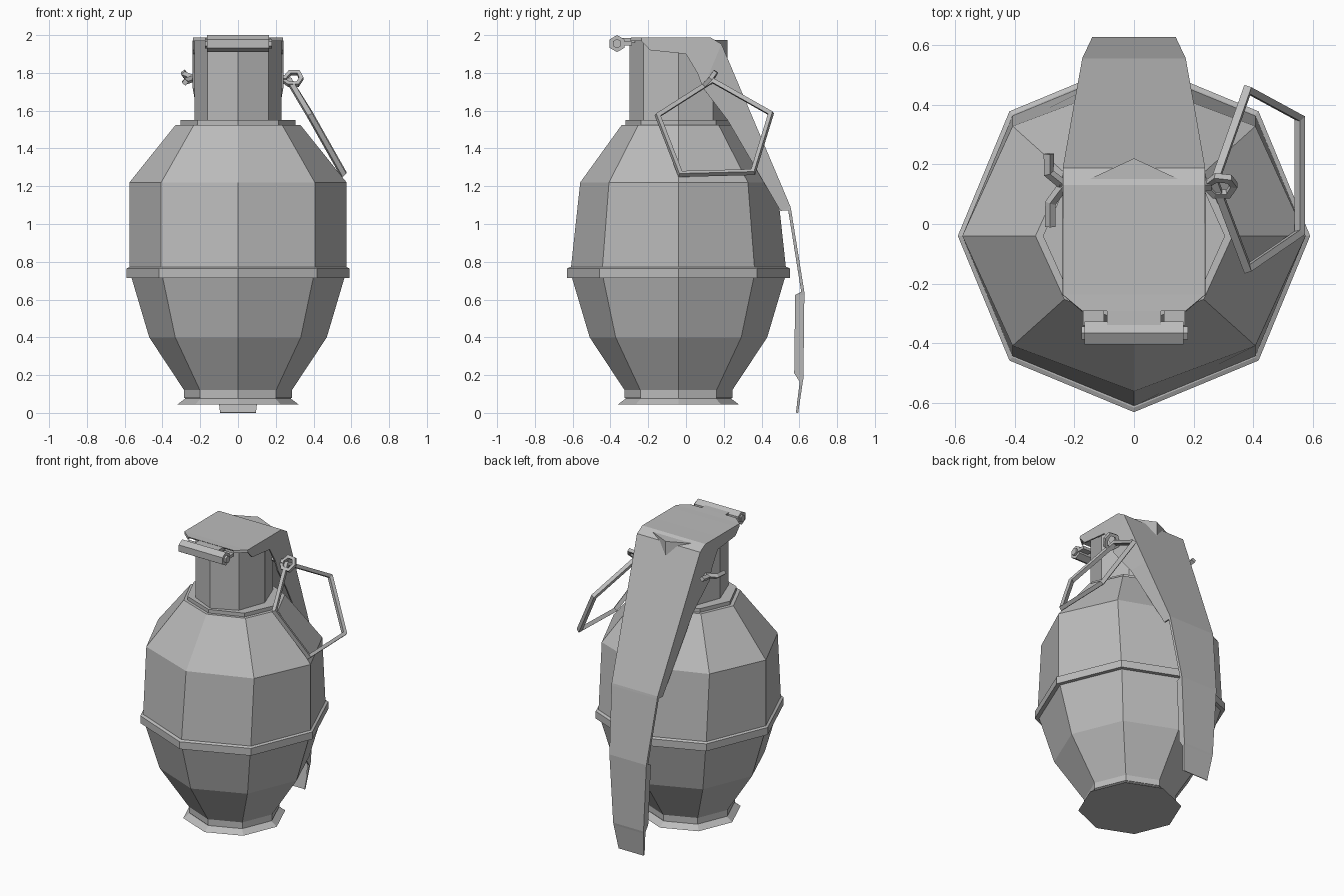
import bpy
import bmesh
from math import cos, sin, pi
from mathutils import Vector

if "Cube" in bpy.data.objects:
    bpy.data.objects.remove(bpy.data.objects["Cube"], do_unlink=True)

grey = bpy.data.materials.new("plain_grey")
grey.use_nodes = True
grey.diffuse_color = (0.5, 0.5, 0.5, 1)
grey.node_tree.nodes["Principled BSDF"].inputs["Base Color"].default_value = (0.5, 0.5, 0.5, 1)

CENTRE_Y = -0.04


def add_object(name, data):
    obj = bpy.data.objects.new(name, data)
    bpy.context.collection.objects.link(obj)
    data.materials.append(grey)
    return obj


def finish(name, bm):
    bmesh.ops.recalc_face_normals(bm, faces=bm.faces)
    mesh = bpy.data.meshes.new(name)
    bm.to_mesh(mesh)
    bm.free()
    return add_object(name, mesh)


def octagon_loft(name, profile):
    """Stack of capped eight-sided rings: (z, x radius, y radius)."""
    bm = bmesh.new()
    rings = []
    for z, rx, ry in profile:
        rings.append([bm.verts.new((rx * cos(i * pi / 4),
                                    CENTRE_Y + ry * sin(i * pi / 4), z))
                      for i in range(8)])
    for low, high in zip(rings, rings[1:]):
        for i in range(8):
            j = (i + 1) % 8
            bm.faces.new((low[i], low[j], high[j], high[i]))
    bm.faces.new(rings[0])
    bm.faces.new(rings[-1])
    return finish(name, bm)


def wire(name, points, radius, closed=False):
    """Four-sided rod along a path."""
    curve = bpy.data.curves.new(name, "CURVE")
    curve.dimensions = "3D"
    curve.bevel_depth = radius
    curve.bevel_resolution = 0
    curve.use_fill_caps = True
    spline = curve.splines.new("POLY")
    spline.points.add(len(points) - 1)
    for point, co in zip(spline.points, points):
        point.co = (*co, 1)
    spline.use_cyclic_u = closed
    spline.use_smooth = False
    return add_object(name, curve)


def rod_x(name, x0, x1, y, z, radius, sides=6):
    """Polygonal rod lying along x."""
    bm = bmesh.new()
    ends = [[bm.verts.new((x, y + radius * sin(i * 2 * pi / sides),
                           z + radius * cos(i * 2 * pi / sides)))
             for i in range(sides)] for x in (x0, x1)]
    for i in range(sides):
        j = (i + 1) % sides
        bm.faces.new((ends[0][i], ends[0][j], ends[1][j], ends[1][i]))
    for end in ends:
        bm.faces.new(end)
    return finish(name, bm)


def box(name, low, high):
    bm = bmesh.new()
    bmesh.ops.create_cube(bm, size=1)
    low, high = Vector(low), Vector(high)
    for v in bm.verts:
        v.co = (low + high) / 2 + v.co * (high - low)
    return finish(name, bm)


# Faceted body, foot, waist band and neck
octagon_loft("lower_body", [(0.08, 0.285, 0.285), (0.12, 0.285, 0.285),
                            (0.4, 0.47, 0.47), (0.72, 0.565, 0.565)])
octagon_loft("foot", [(0.045, 0.32, 0.32), (0.075, 0.28, 0.28), (0.12, 0.28, 0.28)])
octagon_loft("waist_band", [(0.715, 0.59, 0.59), (0.765, 0.59, 0.59), (0.772, 0.575, 0.575)])
octagon_loft("upper_body", [(0.76, 0.575, 0.57), (1.22, 0.575, 0.52), (1.525, 0.33, 0.3)])
octagon_loft("collar", [(1.52, 0.305, 0.28), (1.55, 0.305, 0.28)])
octagon_loft("neck", [(1.53, 0.23, 0.26), (1.975, 0.23, 0.26)])

# Safety lever: half width, outer edge (y, z), flange edge (y, z)
sections = [
    (0.17, (-0.29, 1.983), (-0.29, 1.97)),
    (0.235, (-0.235, 1.983), (-0.235, 1.97)),
    (0.235, (-0.19, 1.983), (-0.19, 1.92)),
    (0.235, (0.0, 1.983), (0.0, 1.9)),
    (0.235, (0.13, 1.983), (0.06, 1.8)),
    (0.235, (0.185, 1.95), (0.09, 1.72)),
    (0.205, (0.355, 1.55), (0.22, 1.55)),
    (0.17, (0.55, 1.09), (0.5, 1.07)),
    (0.169, (0.553, 1.075), (0.541, 1.073)),
    (0.136, (0.623, 0.64), (0.61, 0.64)),
    (0.135, (0.623, 0.625), (0.578, 0.625)),
    (0.111, (0.618, 0.18), (0.573, 0.21)),
    (0.11, (0.615, 0.165), (0.602, 0.165)),
    (0.09, (0.59, 0.0), (0.582, 0.002)),
]
bm = bmesh.new()
rows = []
for w, (y, z), (fy, fz) in sections:
    rows.append([bm.verts.new(co) for co in
                 ((-w, fy, fz), (-w, y, z), (w, y, z), (w, fy, fz))])
for a, b in zip(rows, rows[1:]):
    for i in range(3):
        bm.faces.new((a[i], a[i + 1], b[i + 1], b[i]))
lever = finish("safety_lever", bm)
solid = lever.modifiers.new("thickness", "SOLIDIFY")
solid.thickness = 0.01
solid.offset = 0

# Hinge at the front of the lever
rod_x("hinge_rod", -0.165, 0.165, -0.365, 1.955, 0.045)
rod_x("hinge_pin", -0.175, 0.18, -0.365, 1.955, 0.025)
box("hinge_tab", (-0.09, -0.34, 1.96), (0.09, -0.27, 1.985))
for side in (-1, 1):
    x0, x1 = sorted((side * 0.1, side * 0.17))
    box("hinge_ear", (x0, -0.34, 1.945), (x1, -0.285, 1.965))

# Pull pin with its eyelet and splayed ends
wire("pull_pin", [(-0.25, 0.13, 1.77), (0.26, 0.13, 1.77)], 0.018)
wire("pin_eyelet", [(0.24, 0.13, 1.76), (0.275, 0.155, 1.8), (0.32, 0.15, 1.8),
                    (0.335, 0.13, 1.77), (0.315, 0.1, 1.74), (0.27, 0.1, 1.74)],
     0.016, True)
wire("pin_end_front", [(-0.235, 0.13, 1.77), (-0.28, 0.07, 1.755), (-0.28, -0.01, 1.75)], 0.018)
wire("pin_end_back", [(-0.235, 0.13, 1.77), (-0.285, 0.17, 1.79), (-0.285, 0.235, 1.8)], 0.018)

# Five-sided pull ring hanging at a slant
wire("pull_ring", [(0.27, 0.14, 1.76), (0.38, 0.45, 1.585), (0.555, 0.355, 1.275),
                   (0.555, -0.03, 1.265), (0.38, -0.15, 1.575)], 0.019, True)
